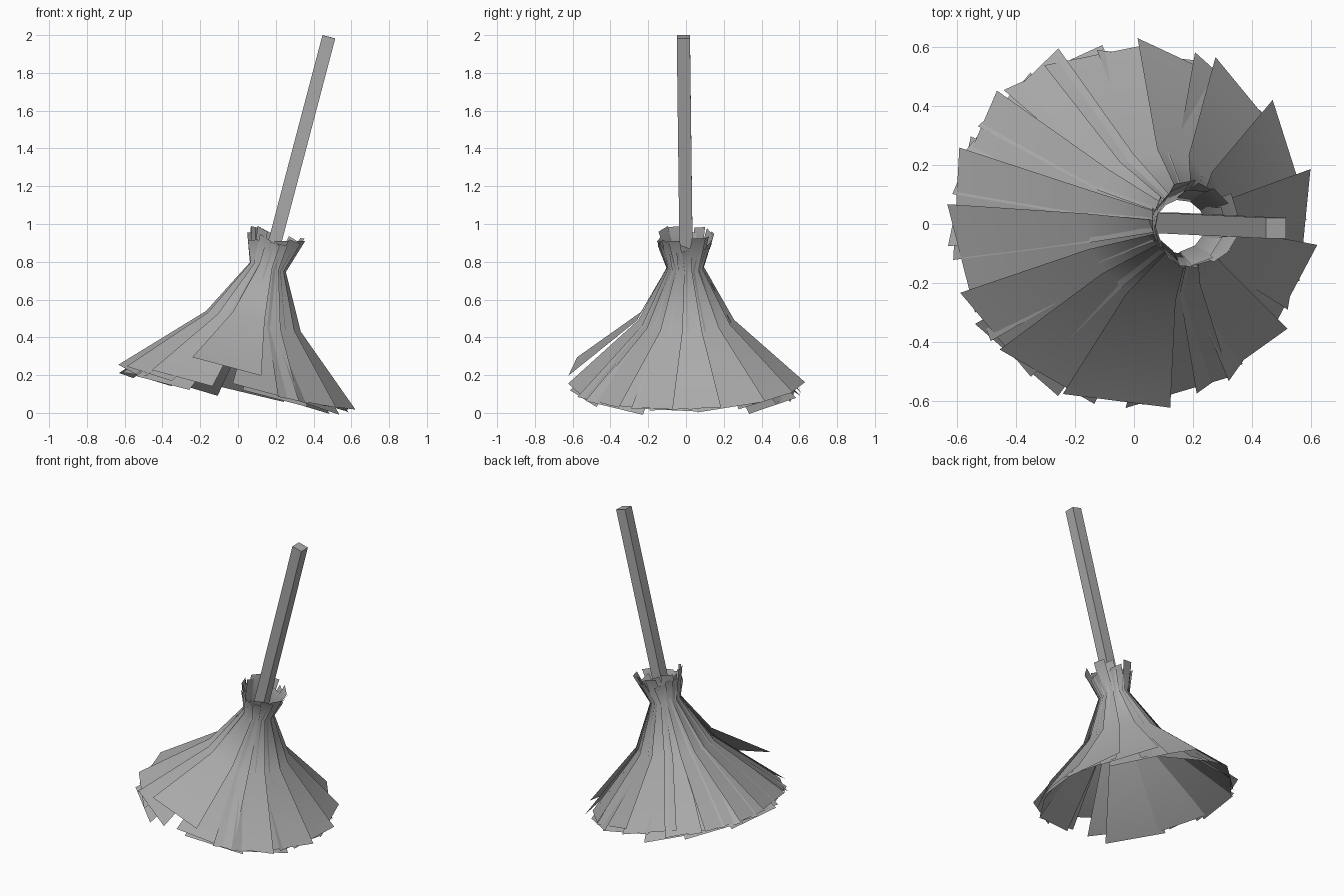
import bpy, bmesh, math, random
from mathutils import Vector

if "Cube" in bpy.data.objects:
    bpy.data.objects.remove(bpy.data.objects["Cube"])

random.seed(4)
grey = bpy.data.materials.new("plain grey")
grey.use_nodes = True
colour = (0.4, 0.4, 0.4, 1)
grey.diffuse_color = colour
grey.node_tree.nodes["Principled BSDF"].inputs["Base Color"].default_value = colour

# Leaning broom frame: the origin sits at the bound waist
waist = Vector((0.157, -0.004, 0.77))
axis = Vector((math.sin(0.262), 0, math.cos(0.262)))
side = Vector((axis.z, 0, -axis.x))
back = Vector((0, 1, 0))


def add_object(name, bm, smooth):
    mesh = bpy.data.meshes.new(name)
    for face in bm.faces:
        face.smooth = smooth
    bm.to_mesh(mesh)
    bm.free()
    mesh.materials.append(grey)
    obj = bpy.data.objects.new(name, mesh)
    bpy.context.collection.objects.link(obj)
    return obj


def add_strip(bm, degrees, spread, extra, twist, lift=0):
    """One bent straw blade: flared tip, waist, knee and wide hem."""
    a = math.radians(degrees)
    out = side * math.cos(a) + back * math.sin(a)
    around = back * math.cos(a) - side * math.sin(a)
    drop = -0.655 + 0.06 * math.cos(a) - extra * 0.8 + lift
    tip = random.uniform(0.12, 0.2)
    lean = random.uniform(-0.02, 0.02)
    rows = [(0.085 + tip * 0.33 + spread * 0.5, tip, 0.038, 0.3, lean),
            (0.088 + spread * 0.3, 0, 0.036, 0.1, 0),
            (0.225 + spread, drop * 0.25 - 0.135, 0.088, 0.5, 0),
            (0.578 + spread + extra * 0.6, drop, 0.19, 1, 0)]
    previous = None
    for radius, height, half, turn, shift in rows:
        pair = [bm.verts.new(waist + out * (radius + s * twist * turn)
                             + around * (half * s + shift)
                             + axis * (height + s * twist * turn * 0.8 - s * shift * 0.6))
                for s in (-1, 1)]
        if previous:
            bm.faces.new((previous[0], pair[0], pair[1], previous[1]))
        previous = pair


# Inner straw layer, leaving a gap under the lifted front blade
bm = bmesh.new()
for i in range(12):
    angle = i * 30 + 22
    if abs(angle - 265) < 14:
        continue
    add_strip(bm, angle + random.uniform(-4, 4), -0.016,
              random.uniform(0.02, 0.055), random.uniform(-0.01, 0.01))
add_object("inner_straw", bm, True)

# Outer straw layer: angle and which edge lies on top
bm = bmesh.new()
blades = [(191, -1), (173, -1), (152, -1), (129, -1), (101, 0), (71, 1), (46, 1),
          (24, 1), (0, 1), (337, 1), (310, 1), (286, 0), (241, 0), (219, -0.5)]
for angle, edge in blades:
    add_strip(bm, angle, 0.01, random.uniform(-0.005, 0.025), edge * 0.016)
add_object("outer_straw", bm, True)

# Lifted front blade
bm = bmesh.new()
add_strip(bm, 263, 0.022, 0, 0, 0.1)
add_object("front_straw", bm, True)

# Square handle
bm = bmesh.new()
bmesh.ops.create_cube(bm, size=1)
handle = add_object("handle", bm, False)
top, foot = Vector((0.481, -0.014, 1.991)), Vector((0.107, 0.004, 0.57))
handle.location = (top + foot) / 2
handle.scale = (0.07, 0.07, (top - foot).length)
handle.rotation_euler = (0.012, math.atan2(top.x - foot.x, top.z - foot.z), 0)
